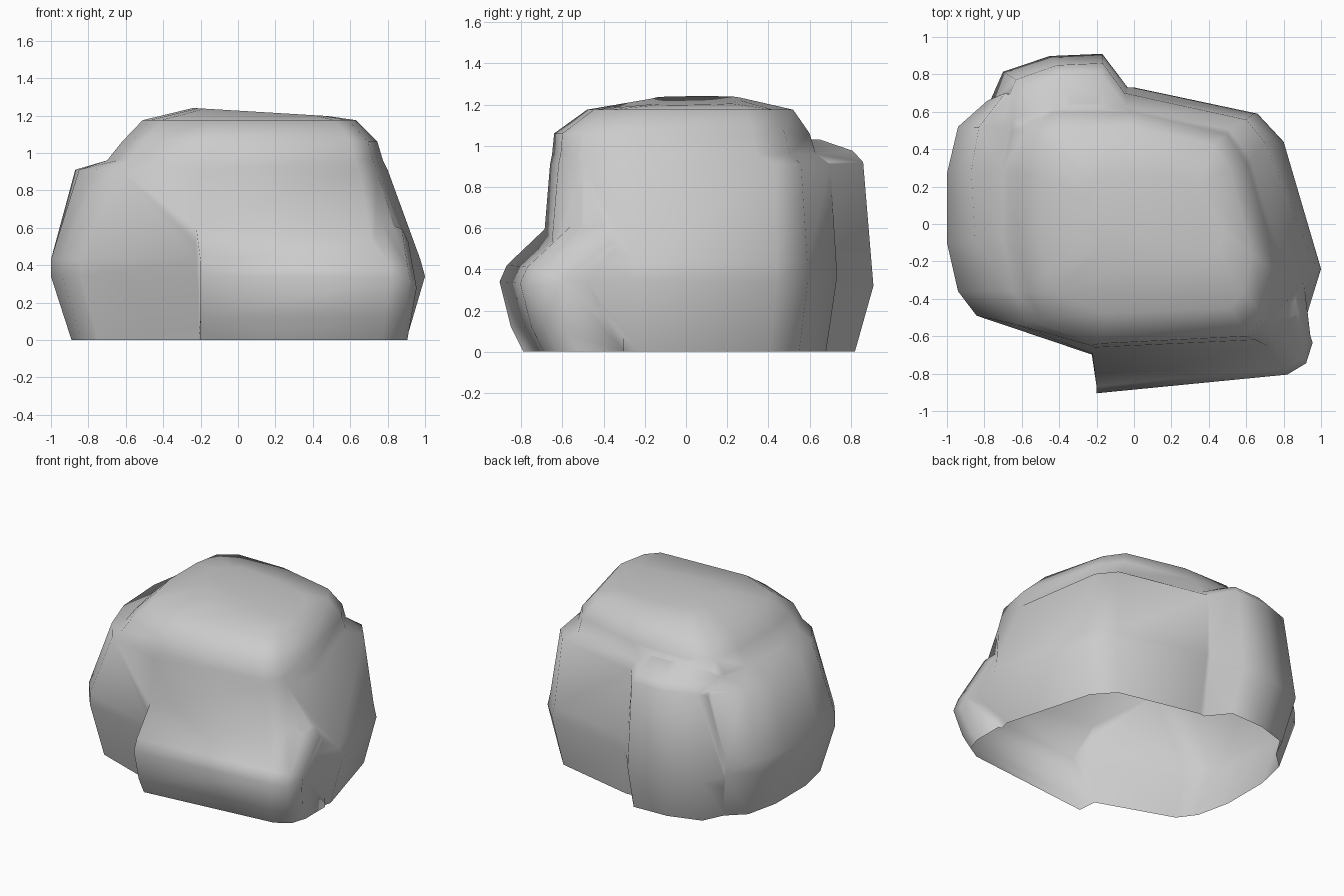
import bpy, bmesh, math

if "Cube" in bpy.data.objects:
    bpy.data.objects.remove(bpy.data.objects["Cube"])


def loft(name, rings):
    """Skin a list of equal-length vertex rings and cap both ends."""
    bm = bmesh.new()
    vs = [[bm.verts.new(p) for p in r] for r in rings]
    n = len(rings[0])
    for a, b in zip(vs, vs[1:]):
        for i in range(n):
            j = (i + 1) % n
            bm.faces.new((a[i], a[j], b[j], b[i]))
    bm.faces.new(vs[0][::-1])
    bm.faces.new(vs[-1])
    bmesh.ops.recalc_face_normals(bm, faces=bm.faces)
    me = bpy.data.meshes.new(name)
    bm.to_mesh(me)
    bm.free()
    ob = bpy.data.objects.new(name, me)
    bpy.context.collection.objects.link(ob)
    return ob


def fit(outline, x0, x1, y0, y1, z, tilt=0.0):
    """Stretch an outline into the given bounds at height z."""
    xs, ys = zip(*outline)
    ring = []
    for x, y in outline:
        px = x0 + (x - min(xs)) / (max(xs) - min(xs)) * (x1 - x0)
        py = y0 + (y - min(ys)) / (max(ys) - min(ys)) * (y1 - y0)
        ring.append((px, py, z - tilt * (px + 0.2)))
    return ring


# main boulder: wide girth, a shelf round the left and back, squarer crown
low = [(-.94, -.36), (-.84, -.49), (-.22, -.70), (.75, -.66), (.92, -.5), (1, -.24),
       (.8, .44), (.66, .59), (0, .73), (-.78, .66), (-.94, .52), (-1, .27), (-1, -.1)]
shelf = [(-.76, -.36), (-.63, -.54), (-.21, -.66), (.65, -.62), (.74, -.5), (.80, -.22),
         (.70, .42), (.60, .54), (-.04, .68), (-.69, .68), (-.83, .50), (-.87, .27), (-.85, -.1)]
crown = [(-.59, -.36), (-.52, -.51), (-.2, -.64), (.60, -.6), (.69, -.5), (.74, -.24),
         (.60, .32), (.49, .48), (-.02, .60), (-.45, .60), (-.6, .5), (-.64, .27), (-.64, -.1)]
rock = loft("rock", [
    fit(low, -.89, .9, -.66, .68, 0),
    fit(low, -1, 1, -.70, .73, .34),
    fit(low, -1, .975, -.70, .73, .43),
    fit(shelf, -.87, .80, -.66, .70, .91),
    fit(crown, -.70, .775, -.65, .63, .96),
    fit(crown, -.62, .745, -.64, .60, 1.06),
    fit(crown, -.51, .63, -.48, .52, 1.175),
    fit(crown, -.24, .48, -.18, .26, 1.238, .06),
])

# shoulder block at the back left
block = [(-.78, .40), (-.79, .66), (-.70, .83), (-.45, .90), (-.17, .91), (.02, .70), (.02, .40)]
shoulder = loft("back_shoulder", [
    fit(block, -.73, .02, .3, .82, 0),
    fit(block, -.79, .02, .3, .91, .32),
    fit(block, -.71, 0, .3, .86, .92),
    fit(block, -.65, -.04, .3, .81, .975),
    fit(block, -.50, -.08, .3, .65, 1.03),
])

# low ledge along the front, lofted from left to right
prof = [(-.3, 0), (-.79, 0), (-.85, .12), (-.905, .34), (-.87, .42), (-.64, .64), (-.3, .64)]
stations = [(-.24, 0, 1), (.82, .10, .98), (.92, .16, .93), (.955, .27, .82)]
ledge = loft("front_ledge", [
    [(x - (.05 * abs(z - .34) / .34 if x > .7 else -.04 if y < -.7 else 0),
      min(y + dy, -.3), z * k) for y, z in prof]
    for x, dy, k in stations])

# merge everything into one rock
bpy.context.view_layer.objects.active = rock
for part in (shoulder, ledge):
    m = rock.modifiers.new("join", 'BOOLEAN')
    m.operation, m.solver, m.object = 'UNION', 'EXACT', part
    bpy.ops.object.modifier_apply(modifier=m.name)
    bpy.data.objects.remove(part)

# the underside is open
bm = bmesh.new()
bm.from_mesh(rock.data)
base = [f for f in bm.faces if all(abs(v.co.z) < 1e-4 for v in f.verts)]
bmesh.ops.delete(bm, geom=base, context='FACES')
bmesh.ops.remove_doubles(bm, verts=bm.verts, dist=.012)
bm.to_mesh(rock.data)
bm.free()

bpy.ops.object.select_all(action='DESELECT')
rock.select_set(True)
bpy.ops.object.shade_smooth_by_angle(angle=math.radians(110))
